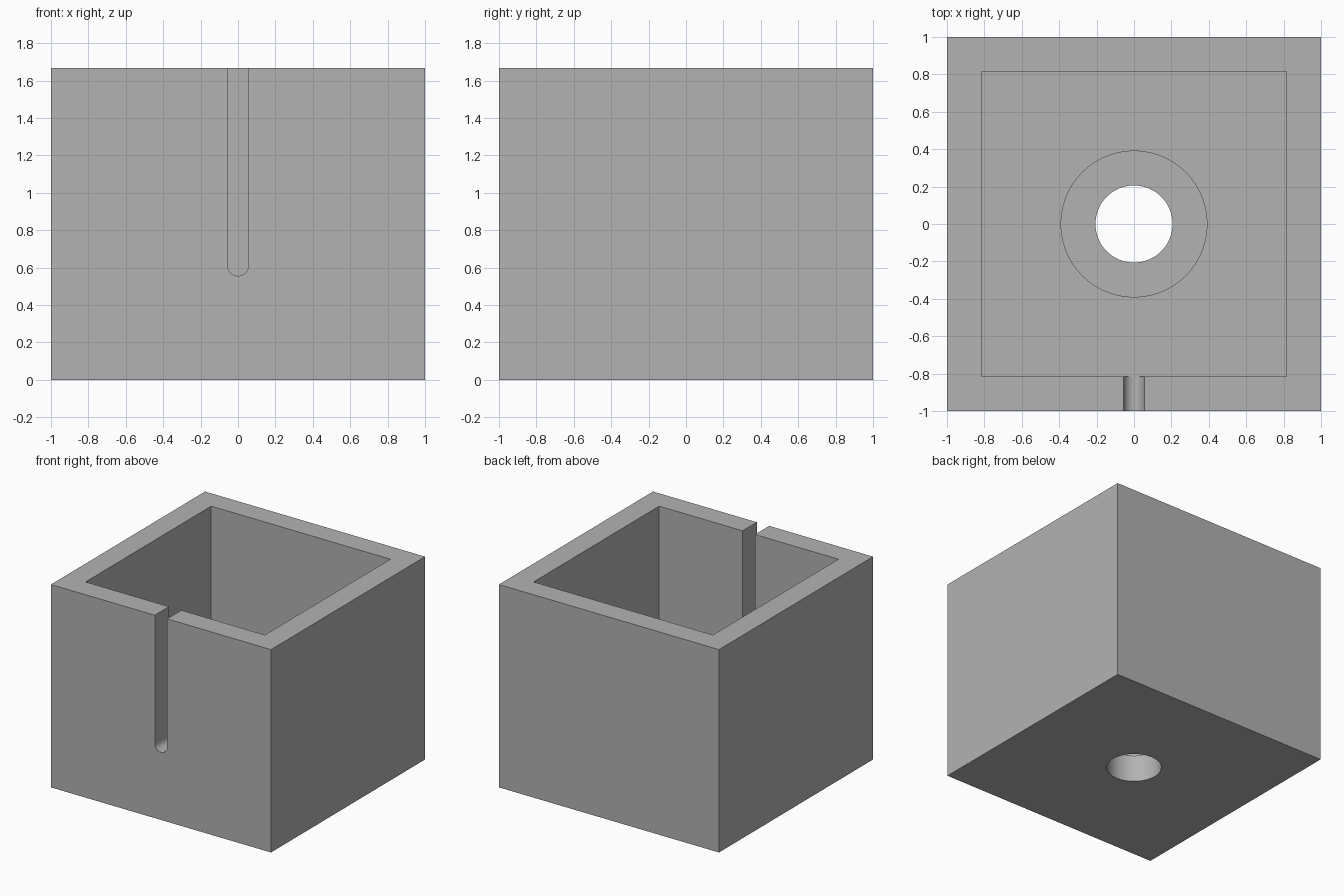
import bpy, bmesh, math

default = bpy.data.objects.get("Cube")
if default:
    bpy.data.objects.remove(default, do_unlink=True)

HEIGHT = 1.667
FLOOR = 0.555        # floor of the square cavity
LEDGE = 0.222        # bottom of the round recess
CAVITY = 0.815       # half width of the cavity
SLOT_R = 0.056

grey = bpy.data.materials.new("plain_grey")
grey.use_nodes = True
colour = (0.448, 0.448, 0.448, 1)
grey.diffuse_color = colour
grey.node_tree.nodes["Principled BSDF"].inputs["Base Color"].default_value = colour


def prism(name, outline, direction):
    """Extrude a closed 3D outline along a direction."""
    bm = bmesh.new()
    face = bm.faces.new([bm.verts.new(p) for p in outline])
    extruded = bmesh.ops.extrude_face_region(bm, geom=[face])["geom"]
    verts = [v for v in extruded if isinstance(v, bmesh.types.BMVert)]
    bmesh.ops.translate(bm, verts=verts, vec=direction)
    bmesh.ops.recalc_face_normals(bm, faces=bm.faces)
    mesh = bpy.data.meshes.new(name)
    bm.to_mesh(mesh)
    bm.free()
    mesh.materials.append(grey)
    obj = bpy.data.objects.new(name, mesh)
    bpy.context.collection.objects.link(obj)
    return obj


def block(name, half, z0, z1):
    corners = [(-half, -half, z0), (half, -half, z0), (half, half, z0), (-half, half, z0)]
    return prism(name, corners, (0, 0, z1 - z0))


def cylinder(name, radius, z0, z1, sides=96):
    ring = [(radius * math.cos(math.tau * i / sides),
             radius * math.sin(math.tau * i / sides), z0) for i in range(sides)]
    return prism(name, ring, (0, 0, z1 - z0))


# Solid body
body = block("box_body", 1, 0, HEIGHT)

# Round-bottomed slot profile, open at the top of the front wall
centre = FLOOR + SLOT_R + 0.001
slot = [(SLOT_R * math.cos(a), -1.2, centre + SLOT_R * math.sin(a))
        for a in (math.pi + math.pi * i / 24 for i in range(25))]
slot += [(SLOT_R, -1.2, HEIGHT + 0.2), (-SLOT_R, -1.2, HEIGHT + 0.2)]

# Cavity, recess in the floor, through hole and front slot
cutters = [
    block("cavity_cutter", CAVITY, FLOOR, HEIGHT + 0.2),
    cylinder("recess_cutter", 0.39, LEDGE, FLOOR + 0.3),
    cylinder("hole_cutter", 0.206, -0.2, LEDGE + 0.2),
    prism("slot_cutter", slot, (0, 0.7, 0)),
]
for cutter in cutters:
    cut = body.modifiers.new(cutter.name, "BOOLEAN")
    cut.operation = "DIFFERENCE"
    cut.solver = "EXACT"
    cut.object = cutter

# Apply the cuts, then remove the cutters
bpy.context.view_layer.objects.active = body
body.select_set(True)
for cutter in cutters:
    bpy.ops.object.modifier_apply(modifier=cutter.name)
for cutter in cutters:
    bpy.data.objects.remove(cutter, do_unlink=True)

# Smooth the round walls and keep the box edges sharp
bpy.ops.object.shade_smooth_by_angle(angle=math.radians(30))
